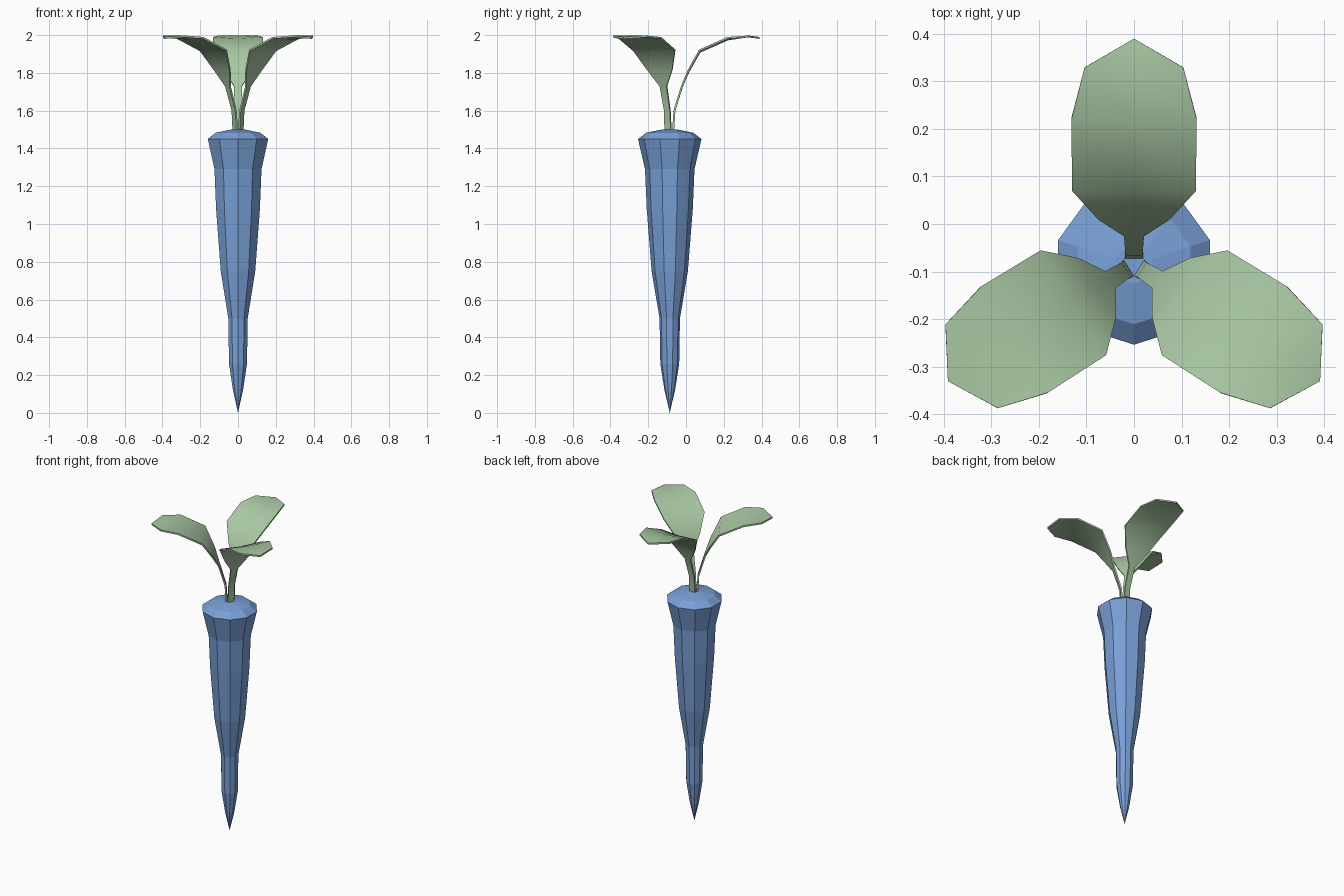
import bpy, bmesh, math
from mathutils import Matrix, Vector

if "Cube" in bpy.data.objects:
    bpy.data.objects.remove(bpy.data.objects["Cube"])

AXIS = Vector((0, -0.086, 0))


def material(name, color):
    m = bpy.data.materials.new(name)
    m.diffuse_color = color
    m.use_nodes = True
    m.node_tree.nodes["Principled BSDF"].inputs["Base Color"].default_value = m.diffuse_color
    return m


def add_object(name, bm, mat):
    bmesh.ops.recalc_face_normals(bm, faces=bm.faces)
    me = bpy.data.meshes.new(name)
    bm.to_mesh(me)
    bm.free()
    ob = bpy.data.objects.new(name, me)
    bpy.context.collection.objects.link(ob)
    me.materials.append(mat)
    return ob


blue = material("root_blue", (0.19, 0.35, 0.68, 1))
green = material("leaf_green", (0.40, 0.58, 0.37, 1))

# Tapering ten-sided root: (radius, height) rings between tip and crown
SIDES = 10
PROFILE = [(0.028, 0.12), (0.05, 0.26), (0.054, 0.5), (0.096, 0.75), (0.122, 1.08),
           (0.131, 1.29), (0.168, 1.45), (0.125, 1.483), (0.04, 1.5)]
bm = bmesh.new()
rings = []
for r, z in PROFILE:
    ring = []
    for i in range(SIDES):
        a = -math.pi / 2 + 2 * math.pi * i / SIDES
        ring.append(bm.verts.new(AXIS + Vector((r * math.cos(a), r * math.sin(a), z))))
    rings.append(ring)
tip = bm.verts.new(AXIS)
for i in range(SIDES):
    j = (i + 1) % SIDES
    bm.faces.new((tip, rings[0][j], rings[0][i]))
    for lo, hi in zip(rings, rings[1:]):
        bm.faces.new((lo[i], lo[j], hi[j], hi[i]))
bm.faces.new(rings[-1])
add_object("root", bm, blue)

# Leaf with stalk: (distance from axis, height, half width) rows
ROWS = [(0.012, 1.48, 0.02), (0.02, 1.6, 0.018), (0.06, 1.73, 0.021), (0.095, 1.81, 0.075),
        (0.155, 1.915, 0.13), (0.305, 1.982, 0.132), (0.415, 1.998, 0.104)]
TIP = (0.476, 1.99)
THICKNESS = 0.01


def leaf(name, angle, scale):
    bm = bmesh.new()
    grids = []
    for offset in (0, -THICKNESS):
        rows = []
        for k, (r, z, w) in enumerate(ROWS):
            # offset the underside along the local normal of the spine
            nxt = ROWS[k + 1] if k + 1 < len(ROWS) else TIP
            prv = ROWS[max(k - 1, 0)]
            t = Vector((nxt[0] - prv[0], nxt[1] - prv[1])).normalized()
            rr, zz = r - t.y * offset, z + t.x * offset
            cup = 0.06 * w * (r < 0.35)
            rows.append([bm.verts.new((rr * scale, s * w, zz + cup * abs(s))) for s in (-1, 0, 1)])
        end = bm.verts.new((TIP[0] * scale, 0, TIP[1] + offset))
        for a, b in zip(rows, rows[1:]):
            for c in (0, 1):
                bm.faces.new((a[c], b[c], b[c + 1], a[c + 1]))
        for c in (0, 1):
            bm.faces.new((rows[-1][c], end, rows[-1][c + 1]))
        grids.append([v[0] for v in rows] + [end] + [v[2] for v in reversed(rows)] + [rows[0][1]])
    # rim joining the upper and lower surfaces
    top, low = grids
    for i in range(len(top)):
        j = (i + 1) % len(top)
        bm.faces.new((top[i], top[j], low[j], low[i]))
    bm.transform(Matrix.Translation(AXIS) @ Matrix.Rotation(math.radians(angle), 4, 'Z'))
    ob = add_object(name, bm, green)
    bpy.ops.object.select_all(action='DESELECT')
    ob.select_set(True)
    bpy.context.view_layer.objects.active = ob
    bpy.ops.object.shade_smooth_by_angle(angle=math.radians(40))


leaf("back_leaf", 90, 1.0)
leaf("right_leaf", -32, 0.97)
leaf("left_leaf", 212, 0.97)
